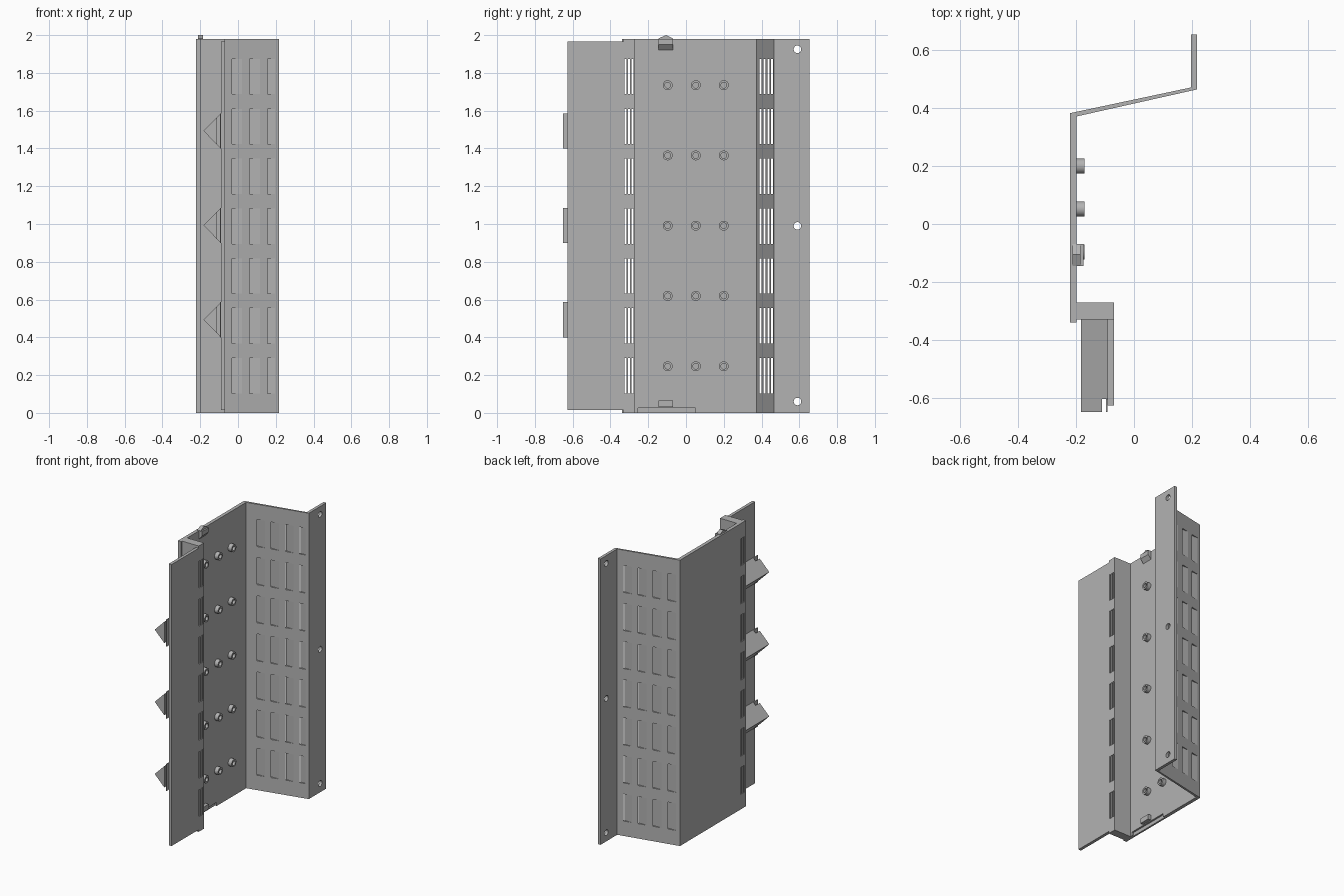
import bpy
import bmesh
import math
from mathutils import Matrix, Vector

cube = bpy.data.objects.get("Cube")
if cube:
    bpy.data.objects.remove(cube, do_unlink=True)

GREY = (0.45, 0.45, 0.45, 1)
grey = bpy.data.materials.new("plain grey")
grey.use_nodes = True
grey.diffuse_color = GREY
grey.node_tree.nodes["Principled BSDF"].inputs["Base Color"].default_value = GREY


def finish(name, bm):
    bmesh.ops.recalc_face_normals(bm, faces=bm.faces)
    mesh = bpy.data.meshes.new(name)
    bm.to_mesh(mesh)
    bm.free()
    mesh.materials.append(grey)
    obj = bpy.data.objects.new(name, mesh)
    bpy.context.collection.objects.link(obj)
    return obj


def add_prism(bm, points, lo, hi, axis):
    """Extrude a flat outline along x (points y,z), y (points x,z) or z (points x,y)."""
    place = {"x": lambda a, b: (lo, a, b),
             "y": lambda a, b: (a, lo, b),
             "z": lambda a, b: (a, b, lo)}[axis]
    face = bm.faces.new([bm.verts.new(place(*p)) for p in points])
    ext = bmesh.ops.extrude_face_region(bm, geom=[face])["geom"]
    step = Vector([hi - lo if axis == a else 0 for a in "xyz"])
    bmesh.ops.translate(bm, vec=step, verts=[v for v in ext if isinstance(v, bmesh.types.BMVert)])


def add_box(bm, x, y, z):
    add_prism(bm, [(x[0], y[0]), (x[1], y[0]), (x[1], y[1]), (x[0], y[1])], z[0], z[1], "z")


def add_cylinder(bm, x, y, z, radius):
    matrix = Matrix.Translation((sum(x) / 2, y, z)) @ Matrix.Rotation(math.pi / 2, 4, "Y")
    bmesh.ops.create_cone(bm, cap_ends=True, segments=24, radius1=radius, radius2=radius,
                          depth=x[1] - x[0], matrix=matrix)


def cut(obj, cutter):
    mod = obj.modifiers.new("cut", "BOOLEAN")
    mod.operation = "DIFFERENCE"
    mod.solver = "EXACT"
    mod.object = cutter
    bpy.context.view_layer.objects.active = obj
    bpy.ops.object.modifier_apply(modifier=mod.name)


# Bent main sheet: back plate, slanted wall and mounting flange
bm = bmesh.new()
add_prism(bm, [(-.222, -.34), (-.198, -.34), (-.198, .372), (.217, .465),
               (.217, .655), (.197, .655), (.197, .472), (-.222, .383)], 0, 1.98, "z")
sheet = finish("bent_sheet", bm)

# Front rib joining the plate to the front flange
bm = bmesh.new()
add_box(bm, (-.198, -.07), (-.33, -.272), (0, 1.98))
rib = finish("front_rib", bm)

bm = bmesh.new()
add_box(bm, (-.091, -.07), (-.627, -.33), (.015, 1.965))
finish("front_flange", bm)

# Vent slots run sideways through the rib and the slanted wall
bm_rib, bm_wall = bmesh.new(), bmesh.new()
for row in range(7):
    z = (.103 + .264 * row, .29 + .264 * row)
    for k in range(3):
        y = -.325 + .018 * k
        add_box(bm_rib, (-.3, 0), (y, y + .011), z)
    for k in range(4):
        y = .388 + .0211 * k
        add_box(bm_wall, (-.197, .196), (y, y + .012), z)
rib_slots = finish("rib_slot_cutter", bm_rib)
wall_slots = finish("wall_slot_cutter", bm_wall)

# Screw holes in the mounting flange and shallow notch at the foot of the plate
bm = bmesh.new()
for z in (.06, .99, 1.925):
    add_cylinder(bm, (.15, .25), .59, z, .02)
add_box(bm, (-.21, -.15), (-.255, .05), (-.02, .025))
holes = finish("hole_cutter", bm)

cut(rib, rib_slots)
for cutter in (rib_slots, wall_slots, holes):
    cut(sheet, cutter)
for cutter in (rib_slots, wall_slots, holes):
    bpy.data.objects.remove(cutter, do_unlink=True)

# Hollow pegs on the plate
bm, bm_hole = bmesh.new(), bmesh.new()
for y in (-.097, .052, .2):
    for row in range(5):
        z = .247 + .372 * row
        add_cylinder(bm, (-.2, -.171), y, z, .026)
        add_cylinder(bm_hole, (-.192, -.15), y, z, .015)
pegs = finish("pegs", bm)
peg_holes = finish("peg_hole_cutter", bm_hole)
cut(pegs, peg_holes)
bpy.data.objects.remove(peg_holes, do_unlink=True)
bpy.context.view_layer.objects.active = pegs
pegs.select_set(True)
bpy.ops.object.shade_smooth_by_angle()

# Wedge hooks behind the front flange, each with a slit at its tip
for i, base in enumerate((.4, .9, 1.4)):
    mid, half, tip, back = base + .093, .093, -.183, -.091
    neck = half * (-.11 - tip) / (back - tip)
    bm = bmesh.new()
    add_prism(bm, [(tip, mid), (back, mid + half), (back, mid - half)], -.605, -.33, "y")
    add_prism(bm, [(tip, mid), (-.11, mid + neck), (-.11, mid - neck)], -.65, -.605, "y")
    add_box(bm, (-.096, back), (-.65, -.605), (mid - half, mid + half))
    finish(f"wedge_hook_{i + 1}", bm)

# Top clip with a ridge and a sloped underside
bm = bmesh.new()
add_prism(bm, [(-.145, 1.945), (-.07, 1.945), (-.07, 1.983), (-.105, 2), (-.145, 1.983)],
          -.212, -.185, "x")
add_prism(bm, [(-.2, 1.92), (-.175, 1.95), (-.175, 1.98), (-.2, 1.98)], -.145, -.07, "y")
finish("top_clip", bm)

# Bottom catch
bm = bmesh.new()
add_box(bm, (-.21, -.175), (-.145, -.07), (.03, .065))
finish("bottom_catch", bm)
